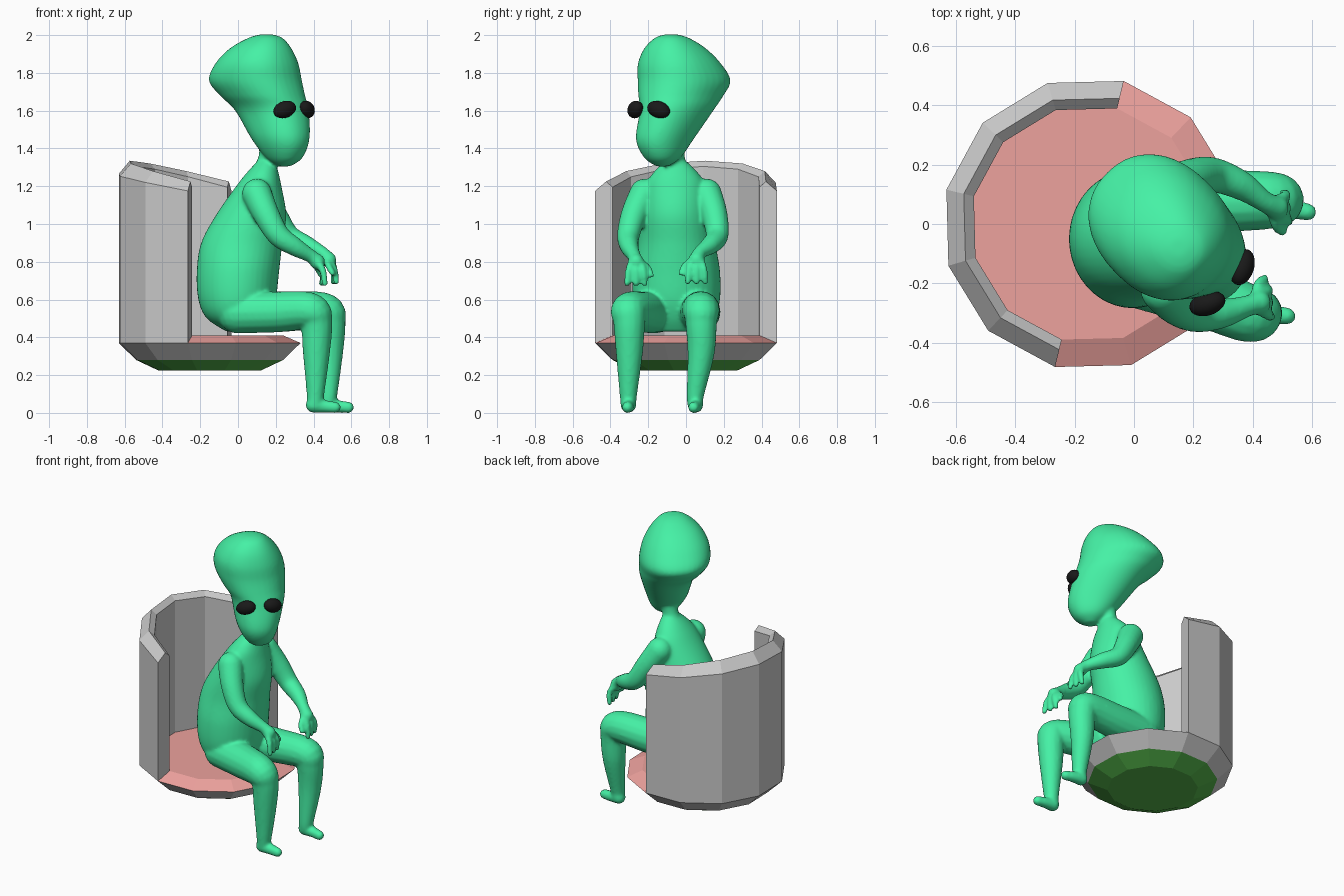
import bpy, bmesh, math
from mathutils import Vector, Matrix

if "Cube" in bpy.data.objects:
    bpy.data.objects.remove(bpy.data.objects["Cube"])


def finish(bm, name, color=None, smooth=False):
    bmesh.ops.recalc_face_normals(bm, faces=bm.faces)
    me = bpy.data.meshes.new(name)
    bm.to_mesh(me)
    bm.free()
    ob = bpy.data.objects.new(name, me)
    bpy.context.collection.objects.link(ob)
    if color:
        mat = bpy.data.materials.new(name + "_colour")
        mat.diffuse_color = (*color, 1)
        mat.use_nodes = True
        mat.node_tree.nodes["Principled BSDF"].inputs["Base Color"].default_value = mat.diffuse_color
        me.materials.append(mat)
    for p in me.polygons:
        p.use_smooth = smooth
    return ob


def bridge(bm, rings, closed=True):
    n = len(rings[0])
    for a, b in zip(rings, rings[1:]):
        for i in range(n if closed else n - 1):
            j = (i + 1) % n
            bm.faces.new((a[i], a[j], b[j], b[i]))


# ---------- chair: twelve-sided pod ----------
CX, START = -0.15, 16.5


def polar(r, deg, z):
    a = math.radians(deg)
    return (CX + r * math.cos(a), r * math.sin(a), z)


def disc(name, profile, cap, color=None):
    bm = bmesh.new()
    rings = [[bm.verts.new(polar(r, START + 30 * i, z)) for i in range(12)] for r, z in profile]
    bridge(bm, rings)
    if cap:
        bm.faces.new(rings[-1])
    return finish(bm, name, color)


disc("chair_rim", [(.495, .37), (.4, .28)], False)
disc("chair_underside", [(.4, .28), (.28, .225)], True, (.09, .47, .07))
cushion = disc("chair_cushion", [(.495, .37), (.4, .41)], True, (.85, .36, .34))

# curved backrest, highest in the middle
bm = bmesh.new()
rings = []
for i in range(7):
    k = math.cos(math.radians(30 * i - 90))
    top = 1.225 + .11 * k
    prof = [(.495, .37), (.495, top - .05 - .02 * k), (.435, top), (.4, top - .03), (.4, .4)]
    rings.append([bm.verts.new(polar(r, 76.5 + 30 * i, z)) for r, z in prof])
bridge(bm, rings)
bm.faces.new(rings[0])
bm.faces.new(rings[-1])
finish(bm, "chair_backrest")


# ---------- alien: overlapping lofts fused into one skin ----------
def spline(rows, steps=6):
    """Catmull-Rom interpolation of rows of numbers."""
    rows = [Vector(r) for r in rows]
    ext = [rows[0]] + rows + [rows[-1]]
    out = []
    for p0, p1, p2, p3 in zip(ext, ext[1:], ext[2:], ext[3:]):
        for s in range(steps):
            t = s / steps
            out.append(p1 + (p2 - p0) * (t / 2) + (p0 * 2 - p1 * 5 + p2 * 4 - p3) * (t * t / 2)
                       + (p1 * 3 - p0 - p2 * 3 + p3) * (t ** 3 / 2))
    return out + [rows[-1]]


def slices(bm, rows, heading, power=2.0, n=40):
    """Loft of horizontal ovals: z, x, y, half depth, half width."""
    rot = Matrix.Rotation(math.radians(heading), 3, 'Z')
    rings = []
    for z, x, y, a, b in spline(rows):
        ring = []
        for i in range(n):
            c, s = math.cos(math.tau * i / n), math.sin(math.tau * i / n)
            o = Vector((math.copysign(abs(c) ** (2 / power), c) * a,
                        math.copysign(abs(s) ** (2 / power), s) * b, 0))
            ring.append(bm.verts.new(Vector((x, y, z)) + rot @ o))
        rings.append(ring)
    bridge(bm, rings)
    bm.faces.new(rings[0])
    bm.faces.new(rings[-1])


def limb(bm, rows, n=16, steps=6):
    """Round tube through x, y, z, radius with ball ends."""
    pts = spline(rows, steps)
    rings = []
    side = None
    for i, p in enumerate(pts):
        t = (pts[min(i + 1, len(pts) - 1)] - pts[max(i - 1, 0)]).xyz.normalized()
        side = side if side else t.orthogonal()
        side = (side - t * side.dot(t)).normalized()
        up = t.cross(side)
        rings.append([bm.verts.new(p.xyz + (side * math.cos(math.tau * k / n)
                      + up * math.sin(math.tau * k / n)) * p[3]) for k in range(n)])
    bridge(bm, rings)
    bm.faces.new(rings[0])
    bm.faces.new(rings[-1])
    for p in (pts[0], pts[-1]):
        bmesh.ops.create_uvsphere(bm, u_segments=16, v_segments=10, radius=p[3],
                                  matrix=Matrix.Translation(p.xyz))


bm = bmesh.new()
# head, turned towards the front corner
slices(bm, [(1.305, .245, -.125, .03, .03), (1.35, .245, -.125, .1, .085),
            (1.45, .225, -.112, .165, .13), (1.6, .18, -.05, .21, .165),
            (1.68, .13, -.027, .24, .195), (1.76, .092, -.01, .26, .215),
            (1.85, .1, -.035, .225, .2), (1.93, .12, -.058, .165, .15),
            (1.985, .145, -.075, .09, .085), (2.004, .15, -.08, .03, .03)], -45, 2.2)
# neck and torso
limb(bm, [(.12, -.05, 1.22, .08), (.155, -.055, 1.34, .05), (.18, -.065, 1.45, .07)])
slices(bm, [(1.33, .15, -.055, .05, .06), (1.27, .13, -.055, .085, .12),
            (1.2, .11, -.055, .12, .16), (1.05, .07, -.055, .185, .185),
            (.9, .02, -.05, .215, .205), (.75, 0, -.05, .218, .23),
            (.6, -.005, -.05, .205, .23), (.5, 0, -.05, .165, .2),
            (.43, .03, -.05, .09, .13)], 0)
# legs and feet
for y, dx, toe in ((-.3, 0, -.31), (.08, .07, .04)):
    hip = -.17 if y < 0 else .07
    ank = y - .005 if y < 0 else y - .03
    limb(bm, [(0, hip, .53, .11), (.22, (hip + y) / 2, .535, .108),
              (.38 + dx, y, .54, .098), (.415 + dx, y, .48, .085),
              (.415 + dx, y, .32, .072), (.41 + dx, ank, .1, .047),
              (.405 + dx, ank, .05, .043)])
    limb(bm, [(.4 + dx, ank, .042, .042), (.46 + dx, ank, .034, .034),
              (.515 + dx, toe, .029, .03)])
# arms and hands
arms = [[(.1, -.22, 1.16, .08), (.15, -.275, 1.05, .07), (.215, -.305, .94, .06),
         (.3, -.3, .88, .05), (.385, -.275, .83, .036), (.42, -.265, .8, .042)],
        [(.12, .11, 1.16, .08), (.19, .15, 1.05, .07), (.265, .165, .94, .06),
         (.36, .13, .89, .05), (.44, .075, .85, .036), (.48, .055, .81, .042)]]
for rows, sgn in zip(arms, (-1, 1)):
    limb(bm, rows)
    hx, hy, hz, _ = rows[-1]
    for k in range(3):
        f = (k - 1) * .036
        limb(bm, [(hx, hy + f * .6, hz, .022), (hx + .03, hy + f * 1.1, hz - .05, .019),
                  (hx + .04 - k * .008, hy + f * 1.3, hz - .115, .017)], 10, 4)
    limb(bm, [(hx - .01, hy - sgn * .02, hz, .022), (hx, hy - sgn * .065, hz - .035, .018),
              (hx + .02, hy - sgn * .08, hz - .07, .017)], 10, 4)
alien = finish(bm, "alien_body", (.06, .88, .38), True)
rm = alien.modifiers.new("fuse", 'REMESH')
rm.mode, rm.voxel_size, rm.use_smooth_shade = 'VOXEL', .0095, True
sm = alien.modifiers.new("soften", 'SMOOTH')
sm.factor, sm.iterations = .5, 7

# eyes, outer ends tilted up
for name, x, y, ang, tilt in (("eye_right", .247, -.268, -72, 18), ("eye_left", .364, -.145, -18, -18)):
    m = (Matrix.Translation((x, y, 1.606)) @ Matrix.Rotation(math.radians(ang), 4, 'Z')
         @ Matrix.Rotation(math.radians(-tilt), 4, 'X').inverted()
         @ Matrix.Diagonal((.04, .064, .044, 1)))
    if tilt > 0:
        m = m @ Matrix.Identity(4)
    bm = bmesh.new()
    bmesh.ops.create_uvsphere(bm, u_segments=24, v_segments=14, radius=1, matrix=m)
    finish(bm, name, (.01, .01, .01), True)
